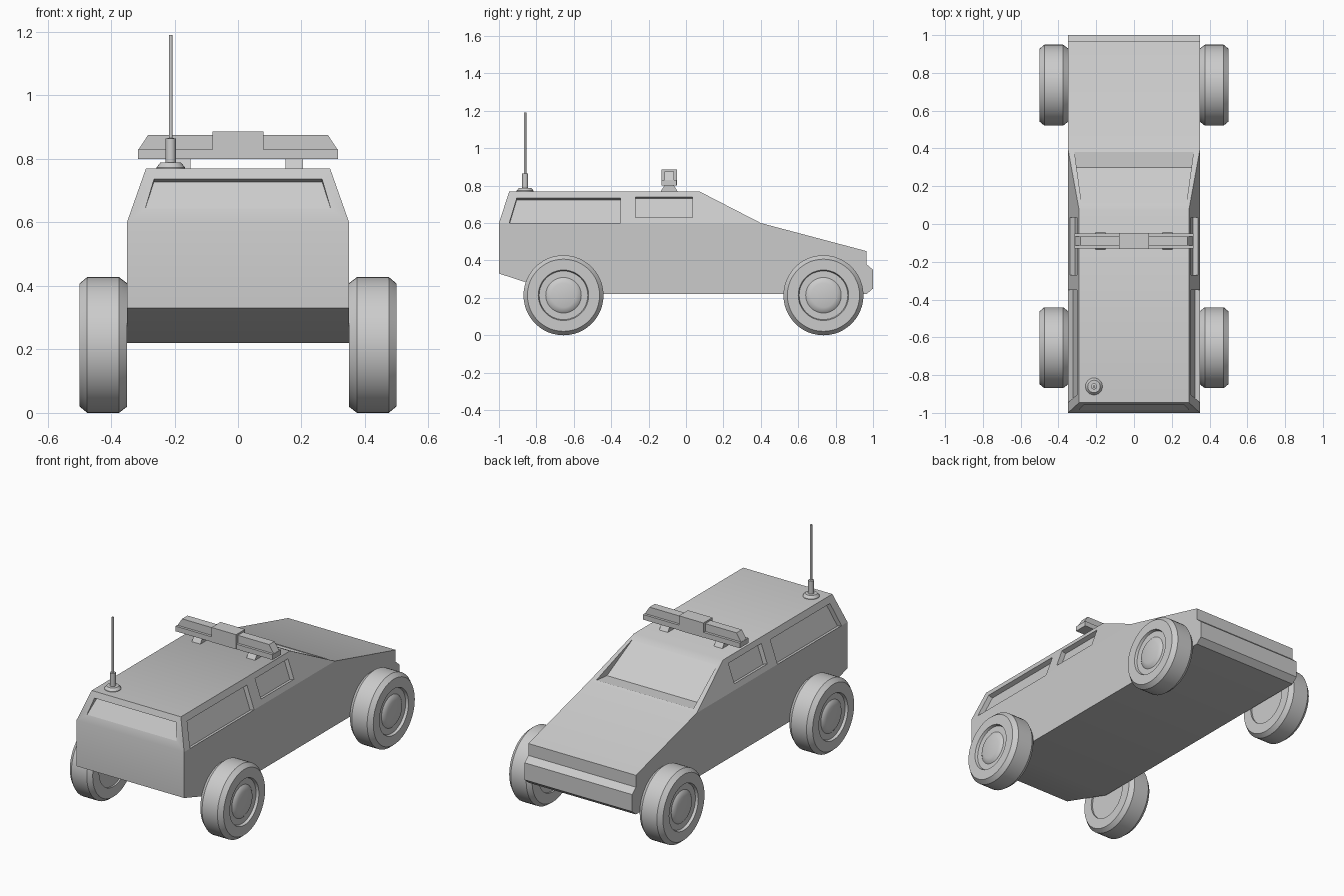
import bpy, bmesh, math
from mathutils import Vector

cube = bpy.data.objects.get("Cube")
if cube:
    bpy.data.objects.remove(cube, do_unlink=True)

GREY = (0.6, 0.6, 0.6, 1)
mat = bpy.data.materials.new("plain grey")
mat.use_nodes = True
mat.diffuse_color = GREY
mat.node_tree.nodes["Principled BSDF"].inputs["Base Color"].default_value = GREY


def finish(bm, name):
    bmesh.ops.recalc_face_normals(bm, faces=bm.faces)
    mesh = bpy.data.meshes.new(name)
    bm.to_mesh(mesh)
    bm.free()
    mesh.materials.append(mat)
    obj = bpy.data.objects.new(name, mesh)
    bpy.context.collection.objects.link(obj)
    return obj


def smooth(obj):
    bpy.ops.object.select_all(action="DESELECT")
    obj.select_set(True)
    bpy.context.view_layer.objects.active = obj
    bpy.ops.object.shade_smooth_by_angle(angle=math.radians(30))


def loft(name, ring_a, ring_b):
    """Closed solid between two matching outlines."""
    bm = bmesh.new()
    a = [bm.verts.new(p) for p in ring_a]
    b = [bm.verts.new(p) for p in ring_b]
    bm.faces.new(a)
    bm.faces.new(b[::-1])
    for i in range(len(a)):
        j = (i + 1) % len(a)
        bm.faces.new((a[i], a[j], b[j], b[i]))
    return finish(bm, name)


def across(name, profile):
    """Solid across the width; profile rows are y, z, half width."""
    return loft(name, [(w, y, z) for y, z, w in profile],
                [(-w, y, z) for y, z, w in profile])


def along(name, outline, y0, y1):
    """Front outline in x, z extruded along y."""
    return loft(name, [(x, y0, z) for x, z in outline],
                [(x, y1, z) for x, z in outline])


def lathe(name, profile, axis, location, steps=48):
    """Revolve rows of radius, height around an axis."""
    bm = bmesh.new()
    verts = [bm.verts.new((r, 0, h)) for r, h in profile]
    edges = [bm.edges.new(pair) for pair in zip(verts, verts[1:])]
    bmesh.ops.spin(bm, geom=verts + edges, cent=(0, 0, 0), axis=(0, 0, 1),
                   angle=math.tau, steps=steps, use_duplicate=False)
    bmesh.ops.remove_doubles(bm, verts=bm.verts, dist=0.0001)
    turn = Vector((0, 0, 1)).rotation_difference(Vector(axis)).to_matrix()
    for v in bm.verts:
        v.co = turn @ v.co + Vector(location)
    obj = finish(bm, name)
    smooth(obj)
    return obj


# Body shell: lower tub plus tapering cabin
SIDE, ROOF, BELT, TOP = 0.35, 0.29, 0.6, 0.77
tub = [(0.4, BELT), (0.965, 0.45), (0.965, 0.38), (1, 0.35), (1, 0.25),
       (0.965, 0.22), (-0.66, 0.22), (-1, 0.33), (-1, BELT)]
cabin = [(-0.945, TOP), (0.07, TOP)]
bm = bmesh.new()
sides = []
for s in (1, -1):
    low = [bm.verts.new((s * SIDE, y, z)) for y, z in tub]
    high = [bm.verts.new((s * ROOF, y, z)) for y, z in cabin]
    bm.faces.new(low)
    bm.faces.new((low[-1], high[0], high[1], low[0]))
    sides.append(low + high)
left, right = sides
for i in range(len(left)):
    j = (i + 1) % len(left)
    bm.faces.new((left[i], left[j], right[j], right[i]))
body = finish(bm, "body")

# Window recesses
cutters = [
    across("windshield_cutter", [(0.1, 0.753, 0.276), (0.3, 0.607, 0.304),
                                 (0.38, 0.607, 0.315), (0.42, 0.65, 0.32)]),
    across("rear_window_cutter", [(-0.985, 0.64, 0.293), (-0.93, 0.727, 0.265),
                                  (-0.956, 0.736, 0.265), (-1.02, 0.75, 0.265)]),
]
slope = (SIDE - ROOF) / (TOP - BELT)
normal = Vector((1, 0, slope)).normalized()
side_windows = {
    "long": [(-0.945, 0.6), (-0.35, 0.6), (-0.35, 0.733), (-0.905, 0.733)],
    "short": [(-0.27, 0.63), (0.035, 0.63), (0.035, 0.74), (-0.27, 0.74)],
}
for name, outline in side_windows.items():
    wall = [Vector((SIDE - slope * (z - BELT), y, z)) for y, z in outline]
    for s in (1, -1):
        rings = [[((p + normal * d).x * s, p.y, (p + normal * d).z) for p in wall]
                 for d in (0.04, -0.028)]
        cutters.append(loft(name + "_window_cutter", *rings))
bpy.context.view_layer.objects.active = body
for cutter in cutters:
    mod = body.modifiers.new("window", "BOOLEAN")
    mod.operation = "DIFFERENCE"
    mod.solver = "EXACT"
    mod.object = cutter
    bpy.ops.object.modifier_apply(modifier=mod.name)
    bpy.data.objects.remove(cutter, do_unlink=True)
smooth(body)

# Wheels: tyre, recessed rim and domed hub
wheel = [(0, 0.01), (0.135, 0.01), (0.135, 0), (0.195, 0), (0.214, 0.025),
         (0.214, 0.125), (0.193, 0.15), (0.135, 0.15), (0.13, 0.135),
         (0.095, 0.135), (0.085, 0.143), (0.065, 0.15), (0, 0.15)]
for end, y in (("front", 0.735), ("rear", -0.655)):
    for side, s in (("left", 1), ("right", -1)):
        lathe(f"{end}_{side}_wheel", wheel, (s, 0, 0), (s * SIDE, y, 0.214))

# Roof light bar
along("light_bar_base", [(-0.315, 0.8), (0.315, 0.8), (0.315, 0.83), (-0.315, 0.83)],
      -0.13, -0.05)
along("light_bar_lens", [(-0.313, 0.83), (0.313, 0.83), (0.283, 0.876), (-0.283, 0.876)],
      -0.115, -0.065)
along("light_bar_centre", [(-0.08, 0.8), (0.08, 0.8), (0.08, 0.886), (-0.08, 0.886)],
      -0.132, -0.048)
for s in (1, -1):
    across_foot = [(-0.135, TOP), (-0.045, TOP), (-0.065, 0.801), (-0.115, 0.801)]
    loft("light_bar_foot", [(s * 0.15, y, z) for y, z in across_foot],
         [(s * 0.205, y, z) for y, z in across_foot])

# Antenna: flared base, collar and whip
antenna = [(0, 0.765), (0.045, 0.765), (0.045, 0.773), (0.033, 0.788), (0.016, 0.788),
           (0.016, 0.864), (0.006, 0.866), (0.006, 1.19), (0, 1.19)]
lathe("antenna", antenna, (0, 0, 1), (-0.212, -0.86, 0), 24)
